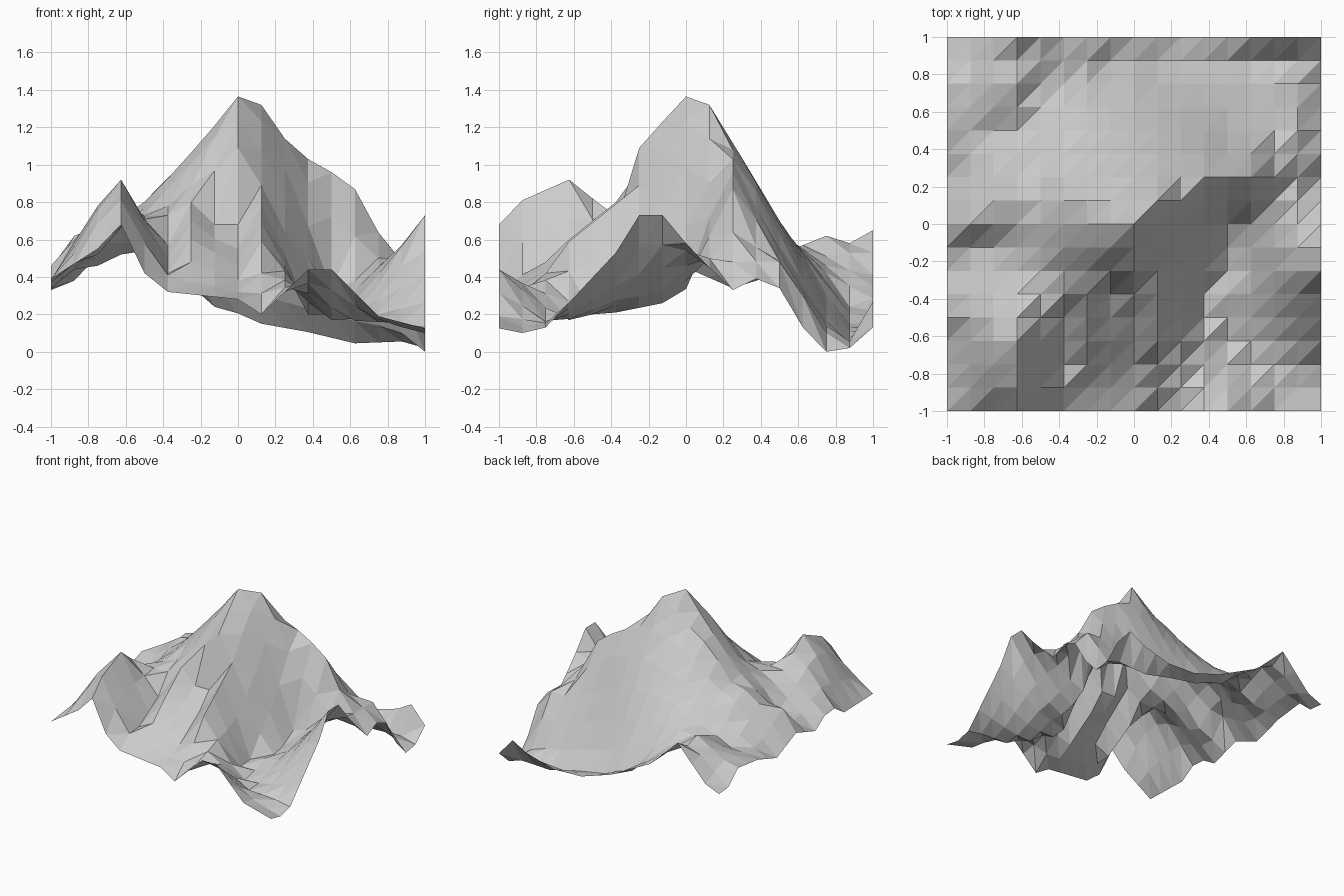
import bpy, bmesh

N = 16                 # cells per side
STEP = 2 / N
known = {}             # (i, j) grid point -> height


def path(*pts):
    """Lay a ridge, gully or rim path onto the grid, interpolating between its corners."""
    snap = [(round((x + 1) / STEP), round((y + 1) / STEP), z) for x, y, z in pts]
    known.setdefault(snap[0][:2], snap[0][2])
    for (i0, j0, z0), (i1, j1, z1) in zip(snap, snap[1:]):
        n = max(abs(i1 - i0), abs(j1 - j0))
        for k in range(1, n + 1):
            t = k / n
            key = (round(i0 + (i1 - i0) * t), round(j0 + (j1 - j0) * t))
            known.setdefault(key, z0 + (z1 - z0) * t)


# Four rims
path(*[(x, -1, z) for x, z in [(-1, .39), (-.75, .55), (-.625, .68), (-.5, .42), (-.375, .32),
     (0, .28), (.125, .2), (.375, .44), (.5, .44), (.75, .19), (1, .125)]])
path(*[(x, 1, z) for x, z in [(-1, .33), (-.875, .38), (-.625, .65), (-.375, .41), (0, .22),
     (.25, .14), (.5, .13), (.75, .2), (.875, .27), (1, .13)]])
path(*[(-1, y, z) for y, z in [(-1, .39), (-.625, .38), (-.5, .46), (-.375, .45), (-.25, .37),
     (0, .45), (.25, .34), (.5, .42), (.75, .45), (.875, .34), (1, .33)]])
path(*[(1, y, z) for y, z in [(-1, .125), (-.875, .1), (-.75, .13), (-.375, .53), (-.25, .73),
     (-.125, .73), (0, .58), (.125, .45), (.25, .33), (.375, .39), (.5, .34), (.625, .13),
     (.75, 0), (.875, .02), (1, .13)]])

# Summit ridge
path((0, -.25, 1.09), (0, -.125, 1.23), (0, 0, 1.365), (.125, .125, 1.32), (.25, .25, 1.08),
     (.375, .25, 1.03), (.5, .25, .96), (.625, .25, .87), (.75, .25, .64), (.875, .5, .48))
path((.25, .125, 1.14))
# West ridge and its southern foot
path((0, 0, 1.365), (-.125, .125, 1.13), (-.25, .125, 1.05), (-.375, .125, .93),
     (-.5, .125, .78), (-.625, .125, .75), (-.75, .125, .67), (-.875, 0, .62))
path((-.625, .25, .71), (-.875, .25, .46))
path((-.875, -.125, .47), (-.75, -.125, .52))
# Front spurs
path((0, -.25, 1.09), (.125, -.375, .79), (.125, -.625, .59), (.125, -.75, .42))
path((.125, -.25, .89))
path((-.125, -.25, .97), (-.25, -.375, .8), (-.25, -.625, .6), (-.25, -.75, .48))
# South-west crag
path((-.625, -1, .68), (-.625, -.875, .81), (-.625, -.625, .92), (-.625, -.375, .72),
     (-.375, -.375, .73), (-.375, -.25, .78))
path((-.75, -.625, .78), (-.875, -.5, .6))
# Gullies and the south-east valley
path((-.375, -.5, .57), (-.375, -.75, .42))
path((-.125, -.375, .68), (-.125, -.625, .53))
path((0, -.375, .68), (0, -.5, .55), (0, -.75, .38))
path((.5, 0, .335), (.5, -.125, .26), (.5, -.25, .235), (.375, -.375, .21), (.375, -.5, .2),
     (.5, -.625, .17), (.75, -.75, .16))
path((.5, -.375, .25), (.5, -.5, .2))
# East shoulder
path((.875, -.125, .57), (.625, -.125, .33))
path((.625, 0, .38), (.875, 0, .54))
path((.75, .125, .5), (.875, .125, .5))
# North flank and the gully along its foot
path((0, .125, 1.22), (0, .375, .88), (0, .625, .52), (0, .875, .205))
path((.5, .375, .77), (.5, .5, .56), (.5, .75, .2))
path((-.375, .25, .83), (-.375, .5, .64), (-.375, .75, .46))
path((-.125, .875, .24), (.125, .875, .15), (.375, .875, .105), (.625, .875, .045),
     (.875, .875, .055))
path((.875, .625, .3), (.75, .75, .14))
# North-west bench
path((-.5, .5, .57), (-.5, .75, .51))
path((-.625, .375, .58), (-.625, .5, .52), (-.625, .75, .62), (-.625, .875, .58))
path((-.75, .5, .46), (-.75, .625, .52))


def dist(a, b):
    return ((a[0] - b[0]) ** 2 + (a[1] - b[1]) ** 2) ** .5


def solve(rows):
    """Gaussian elimination on an augmented matrix."""
    n = len(rows)
    for c in range(n):
        p = max(range(c, n), key=lambda r: abs(rows[r][c]))
        rows[c], rows[p] = rows[p], rows[c]
        for r in range(c + 1, n):
            f = rows[r][c] / rows[c][c]
            if f:
                rows[r] = [a - f * b for a, b in zip(rows[r], rows[c])]
    out = [0] * n
    for r in reversed(range(n)):
        s = sum(rows[r][k] * out[k] for k in range(r + 1, n))
        out[r] = (rows[r][n] - s) / rows[r][r]
    return out


# Spread the known heights over the whole grid
pts = list(known)
weights = solve([[dist(p, q) for q in pts] + [known[p]] for p in pts])


def height(i, j):
    if (i, j) in known:
        return known[i, j]
    return max(.04, sum(w * dist((i, j), p) for w, p in zip(weights, pts)))


# Mountain terrain: triangulated grid, flat faces
bm = bmesh.new()
grid = [[bm.verts.new((-1 + i * STEP, -1 + j * STEP, height(i, j)))
         for j in range(N + 1)] for i in range(N + 1)]
for i in range(N):
    for j in range(N):
        a, b, c, d = grid[i][j], grid[i + 1][j], grid[i + 1][j + 1], grid[i][j + 1]
        bm.faces.new((a, b, c))
        bm.faces.new((a, c, d))
mesh = bpy.data.meshes.new("mountain_terrain")
bm.to_mesh(mesh)
bm.free()
bpy.context.collection.objects.link(bpy.data.objects.new("mountain_terrain", mesh))
